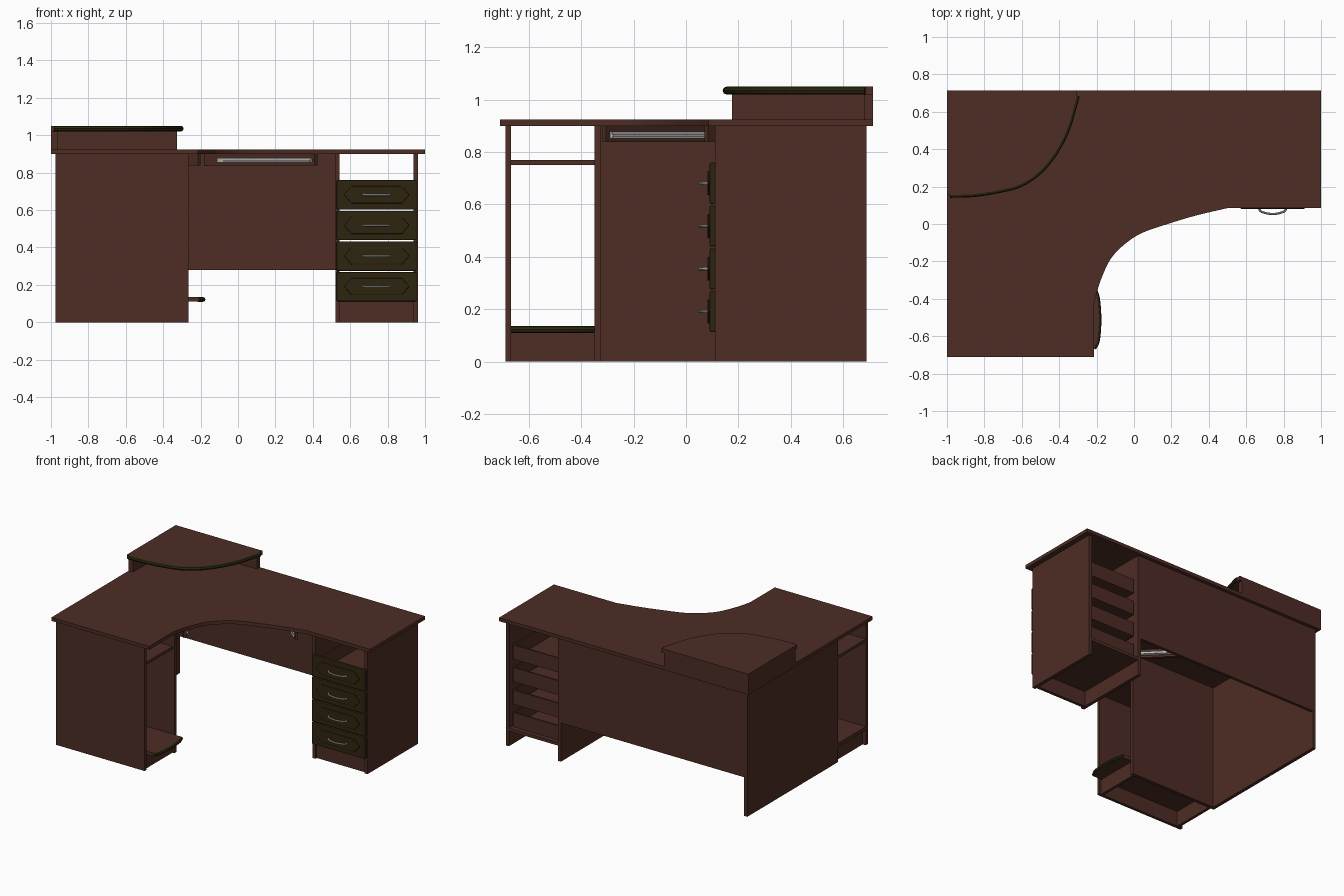
import bpy, bmesh
from mathutils import Vector
from math import pi

cube = bpy.data.objects.get("Cube")
if cube:
    bpy.data.objects.remove(cube, do_unlink=True)


def material(name, rgb, rough=0.6):
    m = bpy.data.materials.new(name)
    m.use_nodes = True
    col = (*rgb, 1)
    m.diffuse_color = col
    bsdf = m.node_tree.nodes["Principled BSDF"]
    bsdf.inputs["Base Color"].default_value = col
    bsdf.inputs["Roughness"].default_value = rough
    return m


WOOD = material("brown wood", (0.075, 0.026, 0.018))
DARK = material("dark drawer wood", (0.028, 0.018, 0.005))
TRIM = material("olive edge trim", (0.026, 0.022, 0.005))
STEEL = material("grey metal", (0.5, 0.5, 0.5), 0.4)


def finish(name, bm, mat, bevel=0):
    bmesh.ops.recalc_face_normals(bm, faces=bm.faces)
    mesh = bpy.data.meshes.new(name)
    bm.to_mesh(mesh)
    bm.free()
    mesh.materials.append(mat)
    ob = bpy.data.objects.new(name, mesh)
    bpy.context.collection.objects.link(ob)
    if bevel:
        mod = ob.modifiers.new("bevel", 'BEVEL')
        mod.width = bevel
        mod.segments = 2
    return ob


def box(name, x, y, z, mat=WOOD, bevel=0):
    """Box given by its ranges on the three axes."""
    bm = bmesh.new()
    bmesh.ops.create_cube(bm, size=1)
    for v in bm.verts:
        v.co = [r[0] if c < 0 else r[1] for c, r in zip(v.co, (x, y, z))]
    return finish(name, bm, mat, bevel)


def prism(name, outline, low, high, mat=WOOD, bevel=0):
    """Flat outline in plan, raised from low to high."""
    bm = bmesh.new()
    face = bm.faces.new([bm.verts.new((x, y, low)) for x, y in outline])
    out = bmesh.ops.extrude_face_region(bm, geom=[face])
    for g in out["geom"]:
        if isinstance(g, bmesh.types.BMVert):
            g.co.z = high
    return finish(name, bm, mat, bevel)


def smooth_path(pts, steps=6):
    """Catmull-Rom samples through the given plan points."""
    p = [Vector(q) for q in pts]
    p = [2 * p[0] - p[1]] + p + [2 * p[-1] - p[-2]]
    out = []
    for a, b, c, d in zip(p, p[1:], p[2:], p[3:]):
        for i in range(steps):
            t = i / steps
            out.append(0.5 * (2 * b + (c - a) * t + (2 * a - 5 * b + 4 * c - d) * t ** 2
                              + (3 * b - a - 3 * c + d) * t ** 3))
    return [tuple(q) for q in out + [p[-2]]]


def rod(name, path, z, radius, mat):
    """Round bar along a plan path at height z."""
    cu = bpy.data.curves.new(name, 'CURVE')
    cu.dimensions = '3D'
    cu.bevel_depth = radius
    cu.bevel_resolution = 2
    cu.use_fill_caps = True
    sp = cu.splines.new('POLY')
    sp.points.add(len(path) - 1)
    for pt, (x, y) in zip(sp.points, path):
        pt.co = (x, y, z, 1)
    cu.materials.append(mat)
    ob = bpy.data.objects.new(name, cu)
    bpy.context.collection.objects.link(ob)
    bpy.ops.object.select_all(action='DESELECT')
    ob.select_set(True)
    bpy.context.view_layer.objects.active = ob
    bpy.ops.object.convert(target='MESH')
    bpy.ops.object.shade_smooth_by_angle()


# Worktop with a sweeping inner corner
sweep = smooth_path([(-.215, -.43), (-.2, -.37), (-.17, -.28), (-.12, -.18), (-.04, -.1),
                     (.05, -.045), (.18, 0), (.33, .045), (.5, .085)])
prism("worktop", [(-1, -.71), (-.215, -.71)] + sweep + [(1, .085), (1, .715), (-1, .715)],
      .9, .925)

# Raised corner shelf
arc = smooth_path([(-.985, .155), (-.85, .16), (-.7, .185), (-.6, .215), (-.5, .285),
                   (-.42, .385), (-.36, .5), (-.32, .63), (-.305, .685)])
prism("riser_top", [(-1, .155)] + arc + [(-.305, .715), (-1, .715)], 1.021, 1.05)
rod("riser_trim", arc, 1.035, .015, TRIM)
box("riser_side", (-1, -.965), (.175, .715), (.925, 1.022))
box("riser_back", (-.965, -.325), (.68, .715), (.925, 1.022))

# Long side panel and back panel
box("long_side_panel", (-.975, -.95), (-.35, .69), (0, .9))
box("back_panel", (-.95, .52), (.668, .69), (.28, .9))

# Open side cabinet
box("cabinet_front_panel", (-.975, -.265), (-.69, -.668), (0, .9))
box("cabinet_inner_panel", (-.95, -.265), (-.35, -.325), (0, .9))
box("cabinet_upper_shelf", (-.975, -.28), (-.668, -.35), (.75, .77))
bulge = smooth_path([(-.215, -.665), (-.195, -.62), (-.187, -.51), (-.195, -.4), (-.21, -.352)])
prism("cabinet_lower_shelf", [(-.975, -.668), (-.265, -.668)] + bulge
      + [(-.265, -.35), (-.975, -.35)], .11, .135)
rod("lower_shelf_trim", bulge, .1225, .0128, TRIM)
for i, x in enumerate((-.95, -.3)):
    box(f"cabinet_plinth_{i + 1}", (x, x + .02), (-.668, -.35), (0, .11))

# Drawer cabinet, open at the back
for side, x in (("inner", .52), ("outer", .938)):
    box(f"drawer_cabinet_{side}_side", (x, x + .024), (.11, .69), (0, .9))
box("drawer_cabinet_base", (.544, .938), (.12, .69), (.11, .132))
box("drawer_cabinet_plinth", (.544, .938), (.125, .147), (0, .11))

# Drawers: shaped front, raised panel, box and bow handle
MID = .741
for i in range(4):
    z = .112 + i * .1635
    mid = z + .079
    n = i + 1
    box(f"drawer_front_{n}", (.527, .955), (.09, .112), (z, z + .157), DARK, .006)
    octagon = [(-.175, 0), (-.135, -.046), (.135, -.046), (.175, 0), (.135, .046), (-.135, .046)]
    panel = prism(f"drawer_panel_{n}", octagon, 0, .01, DARK, .006)
    panel.rotation_euler.x = pi / 2
    panel.location = (MID, .0915, mid)
    low, high = z + .022, z + .125
    for x in (.556, .914):
        box(f"drawer_side_{n}", (x, x + .012), (.112, .66), (low, high))
    box(f"drawer_back_{n}", (.568, .914), (.648, .66), (low, high))
    box(f"drawer_bottom_{n}", (.568, .914), (.112, .648), (low, low + .01))
    bow = smooth_path([(MID - .073, .085), (MID - .06, .066), (MID, .053),
                       (MID + .06, .066), (MID + .073, .085)], 4)
    rod(f"drawer_handle_{n}", bow, mid, .006, STEEL)


def diagonal_bar(name, start, length, inset, thick, z, mat):
    """Vertical board running back along the corner diagonal."""
    along, across = Vector((-1, 1)), Vector((1, 1)).normalized()
    a = Vector(start) + across * inset
    b = a + along * length
    prism(name, [tuple(q) for q in (a, b, b + across * thick, a + across * thick)], *z, mat)


# Keyboard tray brackets with metal runners on their facing sides
for name, start, side in (("right", (.41, .07), -1), ("left", (-.2, -.305), 1)):
    diagonal_bar(f"{name}_tray_bracket", start, .59, 0, -.02 * side, (.838, .9), WOOD)
    front = (start[0] - .015, start[1] + .015)
    diagonal_bar(f"{name}_runner", front, .5, 0, .01 * side, (.853, .878), STEEL)
    diagonal_bar(f"{name}_runner_slide", front, .46, .01 * side, .008 * side, (.857, .867), STEEL)
